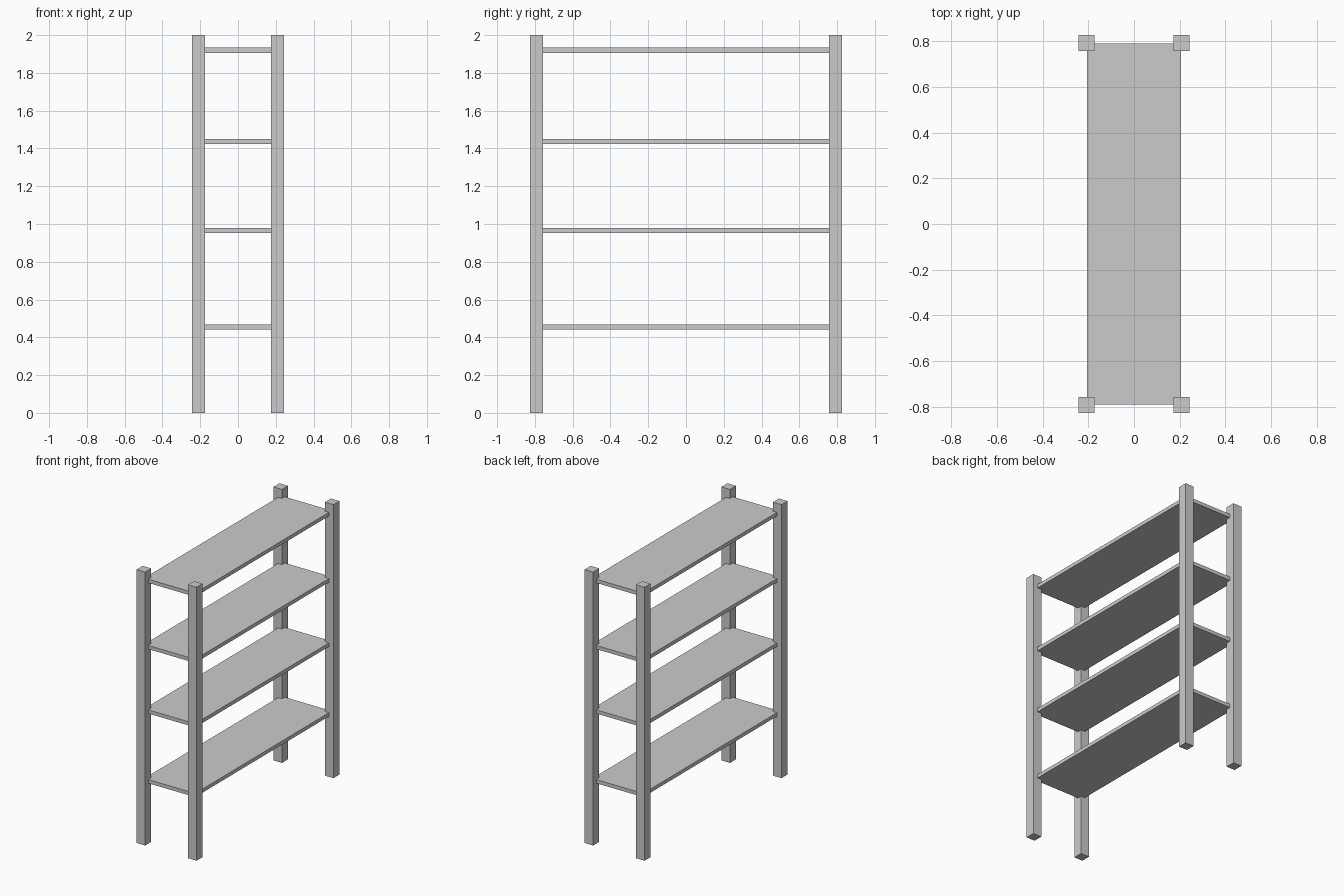
import bpy

if "Cube" in bpy.data.objects:
    bpy.data.objects.remove(bpy.data.objects["Cube"])


def box(name, center, size):
    bpy.ops.mesh.primitive_cube_add(size=1, location=center)
    obj = bpy.context.object
    obj.name = name
    obj.scale = size
    bpy.ops.object.transform_apply(location=False, rotation=False, scale=True)
    return obj


POST_X, POST_Y = 0.208, 0.791   # post centre lines
POST, HEIGHT = 0.069, 2.0
SHELF_T = 0.027

# Four corner posts
for sx, side in ((-1, "left"), (1, "right")):
    for sy, end in ((-1, "front"), (1, "back")):
        box(f"{end}_{side}_post", (sx * POST_X, sy * POST_Y, HEIGHT / 2),
            (POST, POST, HEIGHT))

# Shelves, corners set into the posts
for i, z in enumerate((0.455, 0.965, 1.436, 1.92), 1):
    box(f"shelf_{i}", (0, 0, z), (2 * 0.206, 2 * 0.789, SHELF_T))
